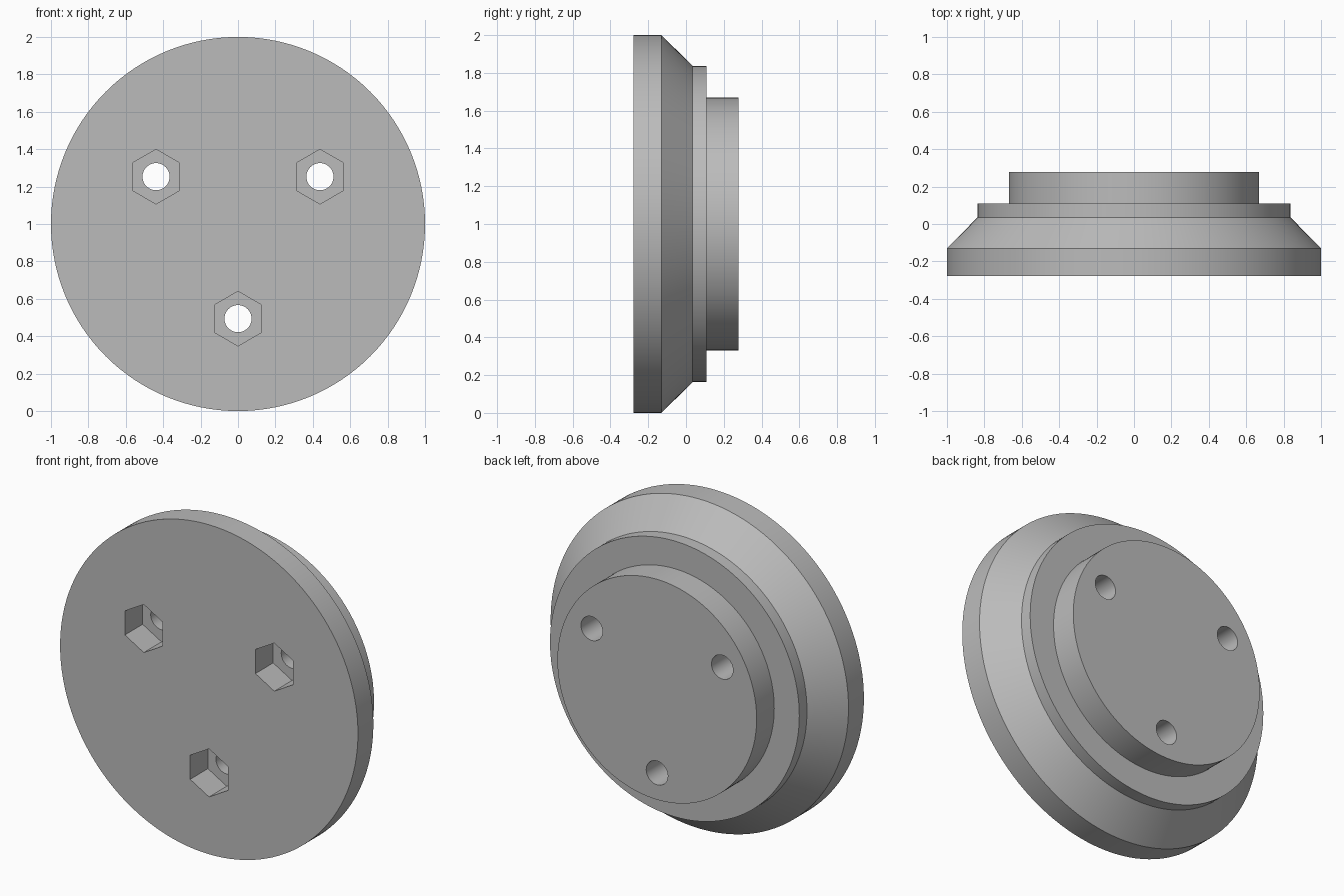
import bpy
import bmesh
import math
from mathutils import Matrix, Vector

cube = bpy.data.objects.get("Cube")
if cube:
    bpy.data.objects.remove(cube, do_unlink=True)

FRONT, BACK = -0.278, 0.278
SEGMENTS = 128
CENTRE_Z = 1.0

grey = bpy.data.materials.new("plain grey")
grey.use_nodes = True
colour = (0.5, 0.5, 0.5, 1)
grey.diffuse_color = colour
grey.node_tree.nodes["Principled BSDF"].inputs["Base Color"].default_value = colour


def add_object(name, bm):
    bmesh.ops.recalc_face_normals(bm, faces=bm.faces[:])
    mesh = bpy.data.meshes.new(name)
    bm.to_mesh(mesh)
    bm.free()
    mesh.materials.append(grey)
    obj = bpy.data.objects.new(name, mesh)
    bpy.context.collection.objects.link(obj)
    return obj


def prism(bm, sides, radius, x, z, y0, y1):
    """Add a prism along y, with a corner pointing to +x."""
    place = Matrix.Translation((x, (y0 + y1) / 2, z)) @ Matrix.Rotation(math.pi / 2, 4, "X")
    bmesh.ops.create_cone(bm, cap_ends=True, segments=sides, radius1=radius,
                          radius2=radius, depth=y1 - y0, matrix=place)


# Stepped disc: (radius, y) rings from front to back, lofted and capped
profile = [(1, FRONT), (1, -0.13), (0.837, 0.035), (0.837, 0.109),
           (0.669, 0.109), (0.669, BACK)]
bm = bmesh.new()
rings = []
for radius, y in profile:
    ring = []
    for i in range(SEGMENTS):
        a = math.tau * i / SEGMENTS
        ring.append(bm.verts.new(Vector((radius * math.cos(a), y, CENTRE_Z + radius * math.sin(a)))))
    rings.append(ring)
for low, high in zip(rings, rings[1:]):
    for i in range(SEGMENTS):
        j = (i + 1) % SEGMENTS
        bm.faces.new((low[i], low[j], high[j], high[i]))
bm.faces.new(rings[0])
bm.faces.new(rings[-1])
disc = add_object("stepped_disc", bm)

# Three bolt holes with hexagonal nut pockets in the front
centres = []
for degrees in (30, 150, 270):
    a = math.radians(degrees)
    centres.append((0.506 * math.cos(a), CENTRE_Z + 0.506 * math.sin(a)))


def cut(name, sides, radius, y0, y1):
    cutter_bm = bmesh.new()
    for x, z in centres:
        prism(cutter_bm, sides, radius, x, z, y0, y1)
    cutter = add_object(name, cutter_bm)
    cutter.hide_render = True
    mod = disc.modifiers.new(name, "BOOLEAN")
    mod.operation = "DIFFERENCE"
    mod.solver = "EXACT"
    mod.object = cutter
    bpy.context.view_layer.objects.active = disc
    bpy.ops.object.modifier_apply(modifier=mod.name)
    bpy.data.objects.remove(cutter, do_unlink=True)


bpy.ops.object.select_all(action="DESELECT")
disc.select_set(True)
cut("nut_pocket_cutter", 6, 0.146, FRONT - 0.1, FRONT + 0.17)
cut("bolt_hole_cutter", 48, 0.0725, FRONT - 0.1, BACK + 0.1)

# Smooth round walls, crisp steps
bpy.ops.object.shade_smooth_by_angle(angle=math.radians(25))
